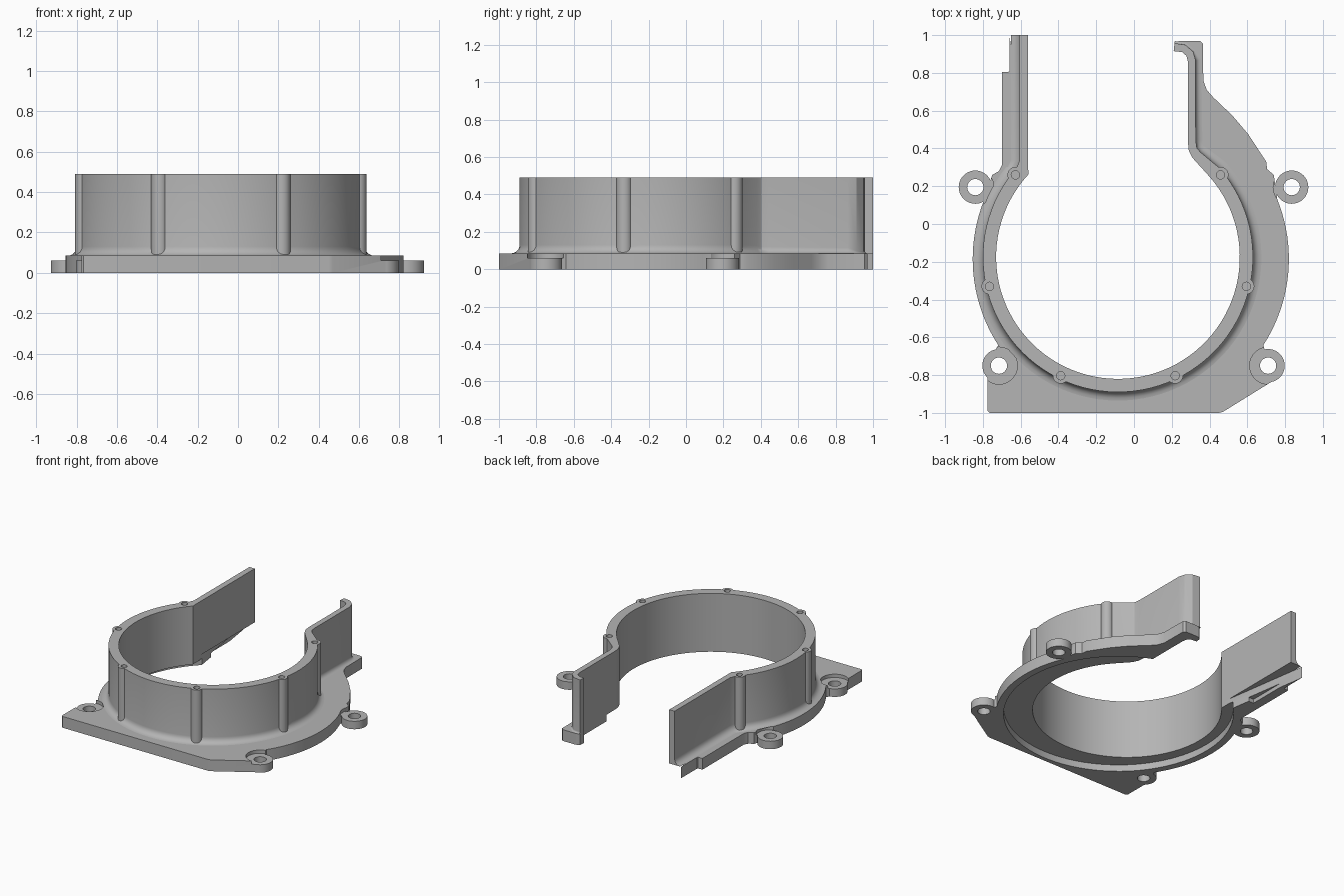
import bpy, bmesh
from math import sin, cos, radians, pi
from mathutils import Vector

if "Cube" in bpy.data.objects:
    bpy.data.objects.remove(bpy.data.objects["Cube"], do_unlink=True)

grey = bpy.data.materials.new("cast_grey")
grey.use_nodes = True
grey.diffuse_color = (0.46, 0.46, 0.46, 1)
grey.node_tree.nodes["Principled BSDF"].inputs["Base Color"].default_value = (0.46, 0.46, 0.46, 1)

TOP, PLATE, LUG = 0.49, 0.085, 0.06
BORE = (-0.085, -0.175)
RIM = (-0.017, -0.185)


def make(name, bm):
    bmesh.ops.recalc_face_normals(bm, faces=bm.faces)
    mesh = bpy.data.meshes.new(name)
    bm.to_mesh(mesh)
    bm.free()
    mesh.materials.append(grey)
    ob = bpy.data.objects.new(name, mesh)
    bpy.context.collection.objects.link(ob)
    return ob


def prism(name, outline, z0, z1):
    bm = bmesh.new()
    face = bm.faces.new([bm.verts.new((x, y, z0)) for x, y in outline])
    moved = bmesh.ops.extrude_face_region(bm, geom=[face])["geom"]
    verts = [v for v in moved if isinstance(v, bmesh.types.BMVert)]
    bmesh.ops.translate(bm, verts=verts, vec=(0, 0, z1 - z0))
    return make(name, bm)


def arc(centre, r, a0, a1, n):
    angles = [radians(a0 + (a1 - a0) * i / n) for i in range(n + 1)]
    return [(centre[0] + r * cos(a), centre[1] + r * sin(a)) for a in angles]


def disc(name, centre, r, z0, z1, n=32):
    return prism(name, arc(centre, r, 0, 360, n)[:-1], z0, z1)


def combine(target, tool, operation):
    mod = target.modifiers.new("combine", "BOOLEAN")
    mod.operation = operation
    mod.solver = "EXACT"
    mod.object = tool
    bpy.context.view_layer.objects.active = target
    bpy.ops.object.modifier_apply(modifier=mod.name)
    bpy.data.objects.remove(tool, do_unlink=True)


def smooth(ob):
    bpy.ops.object.select_all(action="DESELECT")
    ob.select_set(True)
    bpy.context.view_layer.objects.active = ob
    bpy.ops.object.shade_smooth_by_angle(angle=radians(30))


# Inner line of the wall: x, y, wall thickness, foot fillet
path = [(-0.56, 1.0, 0.045, 0.045), (-0.56, 0.34, 0.045, 0.045)]
path += [(x, y, 0.07, 0.045) for x, y in arc(BORE, 0.645, 137.4, 401.5, 72)]
path += [(0.31, 0.35, 0.052, 0.04), (0.29, 0.39, 0.045, 0.035),
         (0.285, 0.44, 0.042, 0.035), (0.285, 0.86, 0.042, 0.03),
         (0.278, 0.89, 0.042, 0.012), (0.255, 0.91, 0.042, 0.012),
         (0.21, 0.915, 0.042, 0.012)]


# Scroll wall: a filleted cross-section swept along the inner line
def scroll_wall():
    bm = bmesh.new()
    rings = []
    for i, (x, y, t, f) in enumerate(path):
        here = Vector((x, y))
        normal = Vector((0, 0))
        for a, b in ((i - 1, i), (i, i + 1)):
            if a >= 0 and b < len(path):
                d = (Vector(path[b][:2]) - Vector(path[a][:2])).normalized()
                normal += Vector((d.y, -d.x))
        normal.normalize()
        section = [(0, PLATE), (0, TOP), (t, TOP)]
        for k in range(6):
            a = pi / 2 * k / 5
            section.append((t + f * (1 - cos(a)), PLATE + f * (1 - sin(a))))
        rings.append([bm.verts.new((*(here + normal * o), z)) for o, z in section])
    n = len(rings[0])
    for r, s in zip(rings, rings[1:]):
        for k in range(n):
            bm.faces.new((r[k], r[(k + 1) % n], s[(k + 1) % n], s[k]))
    bm.faces.new(rings[0])
    bm.faces.new(rings[-1])
    return make("scroll_wall", bm)


wall = scroll_wall()

# Screw bosses, mirrored about the bore axis
bosses = [(BORE[0] + side * dx, BORE[1] + dy) for side in (-1, 1)
          for dx, dy in ((0.543, 0.435), (0.68, -0.155), (0.303, -0.628))]
for p in bosses:
    combine(wall, disc("boss", p, 0.042, PLATE, TOP), "UNION")
for p in bosses:
    combine(wall, disc("boss_hole", p, 0.022, TOP - 0.15, TOP + 0.1, 20), "DIFFERENCE")
smooth(wall)

# Base flange: outer outline closed by the inner line of the wall
outline = [(-0.66, 1.0), (-0.66, 0.81), (-0.665, 0.805), (-0.70, 0.805),
           (-0.70, 0.31), (-0.715, 0.28), (-0.75, 0.26)]
outline += arc(RIM, 0.837, 158, 213, 20)
outline += [(-0.74, -0.68), (-0.775, -0.80), (-0.775, -0.99), (-0.765, -1.0),
            (0.45, -1.0), (0.47, -0.995), (0.753, -0.82), (0.70, -0.70)]
outline += arc(RIM, 0.837, -33, 22, 20)
outline += [(0.74, 0.26), (0.705, 0.29), (0.70, 0.33), (0.605, 0.475),
            (0.52, 0.575), (0.42, 0.67), (0.385, 0.71), (0.367, 0.76),
            (0.365, 0.955), (0.35, 0.97), (0.24, 0.97), (0.215, 0.955)]
outline += [p[:2] for p in reversed(path[1:])]
flange = prism("base_flange", outline, 0, PLATE)

# Mounting lugs with lowered pads and through holes
lugs = [(-0.84, 0.195), (0.835, 0.195), (-0.715, -0.75), (0.71, -0.75)]
for p in lugs:
    combine(flange, disc("lug_pad", p, 0.098, LUG, 0.2), "DIFFERENCE")
    combine(flange, disc("lug", p, 0.088, 0, LUG, 40), "UNION")
    combine(flange, disc("lug_hole", p, 0.043, -0.1, 0.2), "DIFFERENCE")

# Underside recess and the slot beneath the straight outlet wall
combine(flange, disc("recess", RIM, 0.785, -0.1, 0.05, 96), "DIFFERENCE")
slot = [(-0.63, 0.52), (-0.5, 0.52), (-0.5, 0.86), (-0.63, 0.86)]
combine(flange, prism("slot", slot, -0.1, 0.03), "DIFFERENCE")
smooth(flange)
